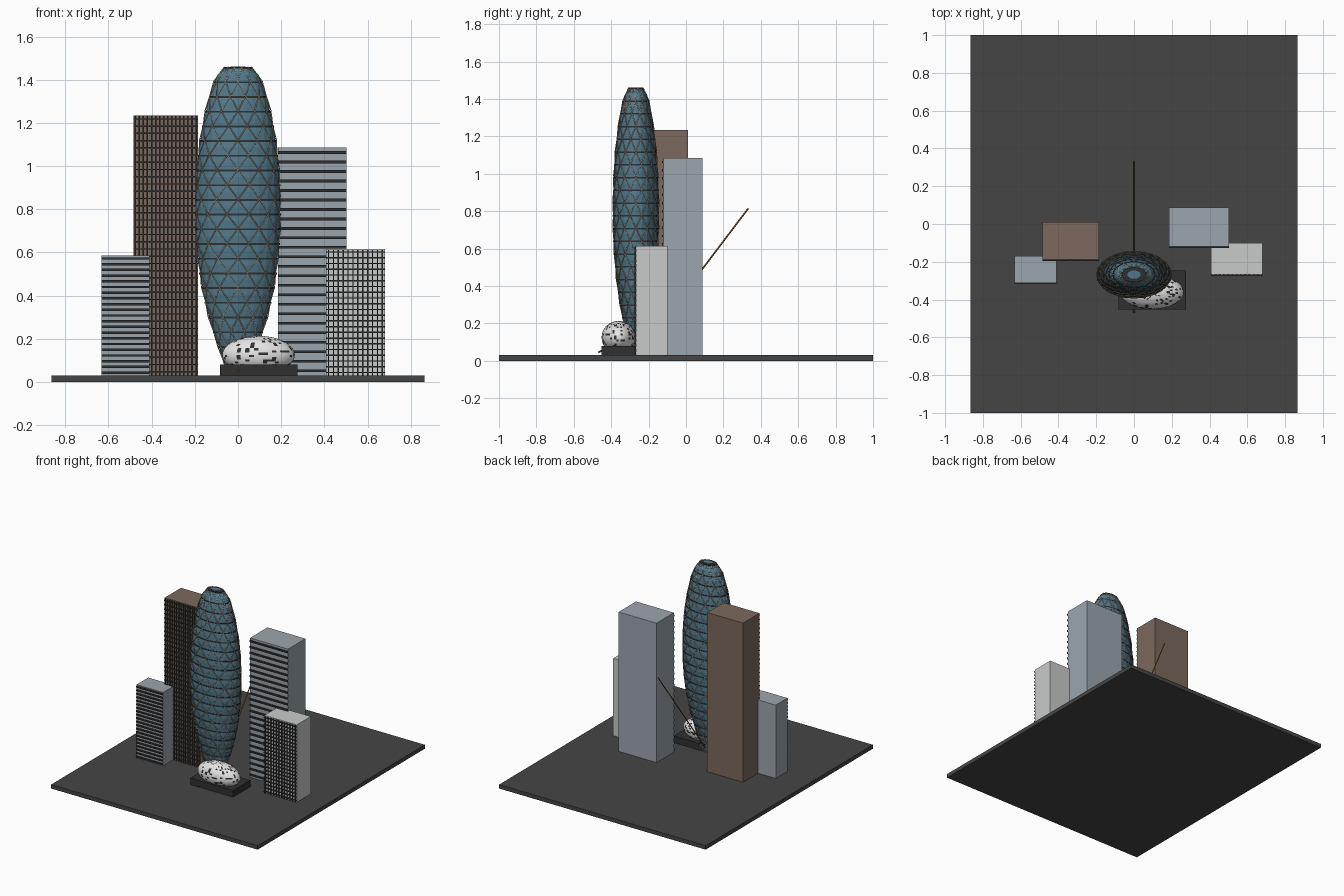
import bpy, bmesh, math, random
from mathutils import Vector, Matrix

if "Cube" in bpy.data.objects:
    bpy.data.objects.remove(bpy.data.objects["Cube"])

random.seed(4)


def mat(name, r, g, b):
    m = bpy.data.materials.new(name)
    m.diffuse_color = (r, g, b, 1)
    m.use_nodes = True
    m.node_tree.nodes["Principled BSDF"].inputs["Base Color"].default_value = m.diffuse_color
    return m


GROUND = mat("asphalt_grey", 0.06, 0.06, 0.06)
DARK = mat("charcoal", 0.03, 0.03, 0.03)
BROWN = mat("brown_stone", 0.20, 0.14, 0.11)
BLUEGREY = mat("blue_grey_concrete", 0.33, 0.38, 0.42)
WHITE = mat("pale_grey", 0.58, 0.60, 0.59)
SHELL = mat("white_shell", 0.78, 0.78, 0.78)
GLASS = mat("blue_glass", 0.085, 0.19, 0.26)
TAN = mat("tan_steel", 0.50, 0.36, 0.24)
ORANGE = mat("bronze", 0.32, 0.15, 0.03)


def finish(bm, name, *mats):
    me = bpy.data.meshes.new(name)
    bm.to_mesh(me)
    bm.free()
    for m in mats:
        me.materials.append(m)
    ob = bpy.data.objects.new(name, me)
    bpy.context.collection.objects.link(ob)
    return ob


def add_box(bm, x0, x1, y0, y1, z0, z1):
    m = Matrix.Translation(((x0 + x1) / 2, (y0 + y1) / 2, (z0 + z1) / 2))
    m = m @ Matrix.Diagonal((x1 - x0, y1 - y0, z1 - z0, 1))
    bmesh.ops.create_cube(bm, size=1, matrix=m)


def box(name, m, *dims):
    bm = bmesh.new()
    add_box(bm, *dims)
    return finish(bm, name, m)


def tubes(name, paths, radius, m):
    cu = bpy.data.curves.new(name, 'CURVE')
    cu.dimensions = '3D'
    cu.bevel_depth = radius
    cu.bevel_resolution = 0
    cu.use_fill_caps = True
    for path in paths:
        sp = cu.splines.new('POLY')
        sp.points.add(len(path) - 1)
        for p, co in zip(sp.points, path):
            p.co = (*co, 1)
    cu.materials.append(m)
    ob = bpy.data.objects.new(name, cu)
    bpy.context.collection.objects.link(ob)
    return ob


# Ground slab
BASE = 0.03
box("ground_slab", GROUND, -0.865, 0.865, -1, 1, 0, BASE)


# Office blocks with proud dark bars on the front only
def block(name, m, x0, x1, y0, y1, top, rows, row_t, cols=0, col_t=0.0, proud=0.008):
    box(name, m, x0, x1, y0 + proud, y1, BASE, top)
    bm = bmesh.new()
    pitch = (top - BASE) / rows
    for i in range(rows):
        z = BASE + (i + 0.5) * pitch
        add_box(bm, x0, x1, y0, y0 + proud + 0.002, z - row_t / 2, z + row_t / 2)
    for i in range(cols):
        x = x0 + (i + 0.5) * (x1 - x0) / cols
        add_box(bm, x - col_t / 2, x + col_t / 2, y0 + 0.001, y0 + proud + 0.002, BASE, top - 0.004)
    finish(bm, name + "_front_bars", DARK)


block("brown_tower", BROWN, -0.485, -0.185, -0.195, 0.01, 1.235, 36, 0.006, 16, 0.007)
block("large_grey_block", BLUEGREY, 0.185, 0.503, -0.128, 0.088, 1.085, 24, 0.013)
block("small_grey_block", BLUEGREY, -0.633, -0.41, -0.318, -0.17, 0.585, 21, 0.011)
block("pale_block", WHITE, 0.408, 0.68, -0.276, -0.10, 0.615, 22, 0.006, 12, 0.006)

# Oval glass tower: 24 sides, 21 floors
SIDES, FLOORS, TOP, YC = 24, 21, 1.46, -0.268
PROFILE = [(0.03, .045), (0.12, .072), (0.2, .102), (0.3, .133), (0.4, .158), (0.5, .175),
           (0.65, .191), (0.8, .195), (0.95, .191), (1.08, .180), (1.2, .160),
           (1.3, .138), (1.37, .118), (1.42, .095), (1.46, .06)]


def radius(z):
    for (z0, r0), (z1, r1) in zip(PROFILE, PROFILE[1:]):
        if z <= z1:
            return r0 + (r1 - r0) * (z - z0) / (z1 - z0)
    return PROFILE[-1][1]


def floor_z(i):
    return BASE + (TOP - BASE) * i / FLOORS


def oval(r, z, k):
    a = math.tau * k / SIDES
    return Vector((r * math.cos(a), YC + 0.625 * r * math.sin(a), z))


def add_loft(bm, rings, caps=(True, True)):
    loops = [[bm.verts.new(oval(r, z, k)) for k in range(SIDES)] for r, z in rings]
    for a, b in zip(loops, loops[1:]):
        for k in range(SIDES):
            n = (k + 1) % SIDES
            bm.faces.new((a[k], a[n], b[n], b[k]))
    if caps[0]:
        bm.faces.new(loops[0][::-1])
    if caps[1]:
        bm.faces.new(loops[-1])


# Glass skin bulges slightly on every floor
bm = bmesh.new()
rings = []
for i in range(FLOORS):
    z0, z1 = floor_z(i), floor_z(i + 1)
    zm = (z0 + z1) / 2
    rings += [(radius(z0), z0), (radius(zm) + 0.003, zm)]
rings.append((radius(TOP - 1e-4), TOP - 0.004))
add_loft(bm, rings)
finish(bm, "tower_glass_skin", GLASS)

# Thin dark floor plates
bm = bmesh.new()
for i in range(1, FLOORS + 1):
    z = floor_z(i)
    r = radius(z) + 0.004
    add_loft(bm, [(r, z - 0.008), (r, z)])
finish(bm, "tower_floor_plates", DARK)

# Diagonal lattice, one panel per floor, wound both ways
lattice = []
for s in range(0, SIDES, 2):
    for d in (-1, 1):
        lattice.append([oval(radius(floor_z(i)) + 0.005, floor_z(i), s + d * i)
                        for i in range(FLOORS + 1)])
tubes("tower_diagonal_lattice", lattice, 0.0022, TAN)

# Tower roof light
bm = bmesh.new()
add_loft(bm, [(0.035, TOP - 0.002), (0.035, TOP + 0.002)])
finish(bm, "tower_roof_light", GLASS)

# Podium and speckled pebble pavilion
box("pavilion_podium", DARK, -0.083, 0.275, -0.452, -0.245, BASE, 0.08)
bm = bmesh.new()
bmesh.ops.create_uvsphere(bm, u_segments=48, v_segments=26, radius=1,
                          matrix=Matrix.Translation((0.095, -0.361, 0.125)) @ Matrix.Diagonal((0.168, 0.09, 0.088, 1)))
for f in bm.faces:
    f.material_index = 1 if random.random() < 0.17 else 0
    f.smooth = True
finish(bm, "pebble_pavilion", SHELL, DARK)

# Leaning mast and its short front stub
tubes("leaning_mast", [[(0, -0.262, 0.03), (0, 0.333, 0.815)]], 0.0045, ORANGE)
tubes("front_stub", [[(0, -0.47, 0.045), (0, -0.44, 0.06)]], 0.0045, ORANGE)
